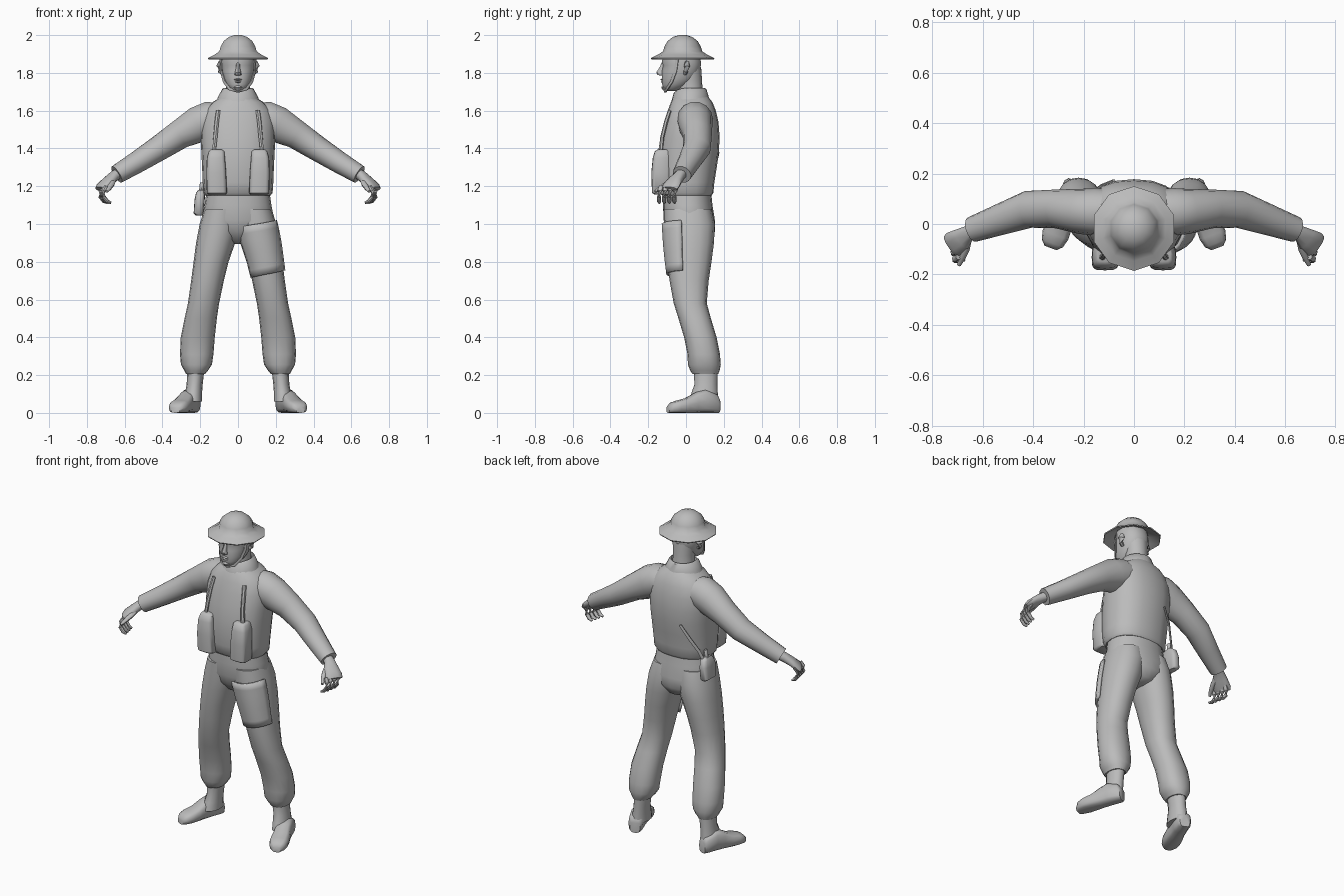
import bpy, bmesh, math
from mathutils import Vector

cloth = bpy.data.materials.new("plain_grey")
cloth.diffuse_color = (0.5, 0.5, 0.5, 1)


def sp(v, p):
    return math.copysign(abs(v) ** p, v)


def skin(name, rings, sx=1, closed=True, caps=True, angle=45):
    """Join rings of points into one smooth mesh; sx = -1 mirrors it."""
    bm = bmesh.new()
    rows = [[bm.verts.new((sx * q[0], q[1], q[2])) for q in r] for r in rings]
    n = len(rows[0])
    for a, b in zip(rows, rows[1:]):
        for i in range(n if closed else n - 1):
            j = (i + 1) % n
            bm.faces.new((a[i], a[j], b[j], b[i]))
    if caps:
        bm.faces.new(rows[0])
        bm.faces.new(rows[-1])
    bmesh.ops.recalc_face_normals(bm, faces=bm.faces)
    me = bpy.data.meshes.new(name)
    bm.to_mesh(me)
    bm.free()
    me.materials.append(cloth)
    ob = bpy.data.objects.new(name, me)
    bpy.context.collection.objects.link(ob)
    bpy.ops.object.select_all(action='DESELECT')
    ob.select_set(True)
    bpy.context.view_layer.objects.active = ob
    bpy.ops.object.shade_smooth_by_angle(angle=math.radians(angle))
    return ob


def level(z, x0, x1, y0, y1, n=16, p=1):
    """Horizontal ring given by its extents."""
    out = []
    for i in range(n):
        a = math.tau * i / n
        out.append(((x0 + x1) / 2 + (x1 - x0) / 2 * sp(math.cos(a), p),
                    (y0 + y1) / 2 + (y1 - y0) / 2 * sp(math.sin(a), p), z))
    return out


def stack(name, rows, n=16, p=1, sx=1, angle=45):
    return skin(name, [level(*r, n=n, p=p) for r in rows], sx, angle=angle)


def body(rows):
    return [(z, -w, w, f, b) for z, w, f, b in rows]


def tube(name, pts, n=12, p=1, sx=1):
    """Tube along points (x, y, z, half width, half height)."""
    c = [Vector(q[:3]) for q in pts]
    rings = []
    for i, q in enumerate(pts):
        t = (c[min(i + 1, len(c) - 1)] - c[max(i - 1, 0)]).normalized()
        side = t.cross(Vector((0, 0, 1)))
        side = side.normalized() if side.length > 0.05 else Vector((1, 0, 0))
        up = side.cross(t)
        rings.append([c[i] + side * q[3] * sp(math.cos(math.tau * k / n), p)
                      + up * q[4] * sp(math.sin(math.tau * k / n), p) for k in range(n)])
    return skin(name, rings, sx)


# Blouse and hips
stack("blouse", body([
    (1.15, .172, -.125, .135), (1.165, .183, -.14, .145), (1.22, .187, -.148, .15),
    (1.3, .19, -.152, .163), (1.38, .194, -.148, .174), (1.46, .198, -.135, .178),
    (1.54, .197, -.115, .172), (1.6, .178, -.097, .158), (1.645, .135, -.08, .14),
    (1.67, .095, -.065, .12), (1.69, .07, -.05, .105)]), n=20, p=.85)
stack("trouser_seat", body([
    (1.18, .165, -.12, .132), (1.1, .177, -.122, .14), (1.02, .192, -.118, .153),
    (.96, .16, -.1, .153), (.91, .07, -.06, .125), (.895, .03, -.03, .08)]), n=20, p=.9)

# Neck and folded collar, dipping at the front
stack("neck", body([(1.64, .075, -.05, .1), (1.7, .063, -.045, .088),
                    (1.76, .062, -.045, .085), (1.83, .07, -.05, .08)]))
collar = []
for z, w, f, b in ((1.64, .118, -.088, .13), (1.675, .105, -.08, .12),
                   (1.715, .083, -.066, .108), (1.72, .073, -.056, .098),
                   (1.67, .066, -.05, .09)):
    collar.append([(x, y, z - .035 * max(0, -y / .08) ** 2)
                   for x, y, z in level(z, -w, w, f, b, n=20)])
skin("collar", collar, caps=False)

# Head with facial features
stack("head", body([
    (1.703, .025, -.105, -.05), (1.715, .045, -.12, -.02), (1.74, .065, -.127, .02),
    (1.77, .077, -.128, .055), (1.81, .086, -.128, .075), (1.84, .089, -.122, .08),
    (1.86, .09, -.13, .08), (1.91, .086, -.115, .07), (1.94, .06, -.08, .04)]), n=18, p=.92)
stack("nose", body([(1.785, .01, -.135, -.11), (1.79, .019, -.152, -.11),
                    (1.802, .016, -.158, -.11), (1.83, .01, -.14, -.11),
                    (1.855, .01, -.128, -.11)]), n=8)
for nm, z, w, h, f in (("upper_lip", 1.764, .026, .006, -.138),
                       ("lower_lip", 1.752, .022, .006, -.136),
                       ("chin", 1.722, .026, .014, -.132)):
    stack(nm, body([(z - h, w * .5, f + .01, -.09), (z, w, f, -.09),
                    (z + h, w * .6, f + .008, -.09)]), n=10)

# Steel helmet: ten-sided hollow brim and dome
dish = []
for r, z in ((.02, 1.935), (.07, 1.925), (.095, 1.905), (.165, 1.872), (.168, 1.878),
             (.13, 1.897), (.104, 1.914), (.096, 1.94), (.08, 1.968), (.052, 1.99), (.02, 2.0)):
    dish.append([(r * math.sin(math.tau * k / 10), -.018 + r * math.cos(math.tau * k / 10), z)
                 for k in range(10)])
skin("helmet", dish, angle=50)

# Trouser leg extents: z, x inner, x outer, y front, y back
LEG = [(1.08, -.01, .178, -.118, .135), (1.0, -.01, .203, -.116, .153),
       (.9, .015, .222, -.11, .148), (.8, .05, .235, -.1, .135), (.7, .075, .248, -.087, .12),
       (.58, .1, .265, -.065, .11), (.5, .112, .283, -.04, .132), (.4, .123, .303, -.01, .162),
       (.31, .13, .307, .008, .18), (.255, .138, .302, .01, .184), (.225, .158, .285, .022, .178),
       (.205, .175, .275, .035, .17)]


def leg_at(z):
    for a, b in zip(LEG, LEG[1:]):
        if a[0] >= z >= b[0]:
            t = (a[0] - z) / (a[0] - b[0])
            return [u + (v - u) * t for u, v in zip(a, b)]


for sx, tag in ((1, "left"), (-1, "right")):
    stack("trouser_leg_" + tag, LEG, n=16, p=.9, sx=sx)
    # Boots turned outward
    stack("boot_ankle_" + tag, [(.23, .178, .268, .04, .168), (.15, .187, .272, .045, .166),
                                (.11, .19, .28, .03, .168), (.06, .19, .285, .02, .17)], n=12, sx=sx)
    d = Vector((.1, -.27, 0)).normalized()
    w = Vector((-d.y, d.x, 0))
    foot = []
    for s, hw, h in ((0, .03, .075), (.015, .042, .1), (.08, .045, .125), (.13, .046, .108),
                     (.18, .052, .08), (.23, .054, .067), (.265, .045, .055), (.285, .025, .035)):
        o = Vector((.232, .172, h / 2)) + d * s
        foot.append([o + w * hw * sp(math.cos(math.tau * k / 12), .65)
                     + Vector((0, 0, h / 2 * sp(math.sin(math.tau * k / 12), .65)))
                     for k in range(12)])
    skin("boot_foot_" + tag, foot, sx)

    # Sleeves, hands, curled fingers
    tube("sleeve_" + tag, [(.08, .05, 1.56, .085, .085), (.15, .048, 1.553, .095, .098),
                           (.21, .05, 1.527, .09, .098), (.31, .06, 1.473, .077, .078),
                           (.42, .058, 1.4, .074, .067), (.53, .018, 1.33, .062, .058),
                           (.642, -.022, 1.262, .051, .05)], n=14, sx=sx)
    tube("palm_" + tag, [(.6, -.008, 1.285, .03, .028), (.655, -.035, 1.255, .03, .027),
                         (.685, -.06, 1.228, .045, .024), (.715, -.08, 1.2, .053, .021),
                         (.727, -.088, 1.185, .048, .015)], n=10, p=.85, sx=sx)
    for i in range(4):
        y = -.05 - .027 * i
        x = .735 - .006 * i
        tube(f"finger_{i}_{tag}", [(x - .02, y, 1.2, .012, .012), (x - .006, y - .008, 1.175, .013, .012),
                                   (x - .006, y - .012, 1.145, .012, .011),
                                   (x - .025, y - .012, 1.12, .011, .01),
                                   (x - .045, y - .01, 1.112, .007, .006)], n=8, sx=sx)
    tube("thumb_" + tag, [(.66, -.06, 1.235, .016, .016), (.668, -.1, 1.212, .016, .015),
                          (.682, -.135, 1.19, .013, .012), (.695, -.163, 1.172, .008, .008)], n=8, sx=sx)

    # Ears, chin strap, ammunition pouch, webbing strap
    tube("ear_" + tag, [(.08, -.005, 1.795, .01, .01), (.094, .0, 1.81, .012, .014),
                        (.1, .005, 1.835, .012, .02), (.09, .005, 1.86, .01, .012)], n=8, sx=sx)
    tube("chin_strap_" + tag, [(.093, -.045, 1.885, .004, .009), (.089, -.055, 1.81, .004, .009),
                               (.074, -.075, 1.755, .004, .009), (.045, -.1, 1.715, .006, .009),
                               (0, -.11, 1.7, .008, .006)], n=6, sx=sx)
    stack("chest_pouch_" + tag, [(1.155, .065, .155, -.165, -.08), (1.165, .058, .165, -.18, -.08),
                                 (1.27, .062, .168, -.184, -.08), (1.35, .068, .165, -.176, -.08),
                                 (1.385, .072, .155, -.165, -.08), (1.395, .085, .145, -.15, -.08)],
          n=16, p=.5, sx=sx)
    tube("webbing_strap_" + tag, [(.128, -.135, 1.38, .012, .01), (.12, -.126, 1.46, .012, .01),
                                  (.113, -.106, 1.54, .012, .01), (.105, -.086, 1.6, .012, .01)],
         n=6, sx=sx)

# Map pocket wrapped round the left thigh
patch = []
for k in range(8):
    row = []
    for i in range(11):
        a = math.radians(-155 + 14 * i)
        z = .735 + .265 * k / 7 + .02 * math.cos(a)
        _, x0, x1, y0, y1 = leg_at(z)
        row.append(((x0 + x1) / 2 + ((x1 - x0) / 2 + .006) * sp(math.cos(a), .9),
                    (y0 + y1) / 2 + ((y1 - y0) / 2 + .006) * sp(math.sin(a), .9), z))
    patch.append(row)
pocket = skin("thigh_pocket", patch, closed=False, caps=False)
mod = pocket.modifiers.new("thickness", 'SOLIDIFY')
mod.thickness, mod.offset = .014, 0

# Water bottle on the right hip with its neck and carrying strap
stack("hip_bottle", [(1.045, .188, .222, .03, .125), (1.055, .182, .235, .02, .135),
                     (1.13, .176, .23, .02, .135), (1.165, .176, .222, .03, .125),
                     (1.18, .178, .212, .05, .105)], n=14, p=.6, sx=-1)
stack("bottle_neck", [(1.17, .185, .207, .065, .09), (1.215, .18, .202, .065, .09),
                      (1.22, .183, .199, .068, .087)], n=8, sx=-1)
tube("bottle_strap", [(.2, .1, 1.15, .005, .01), (.172, .118, 1.22, .006, .01),
                      (.13, .152, 1.3, .006, .01), (.08, .172, 1.38, .006, .008)], n=6, sx=-1)
